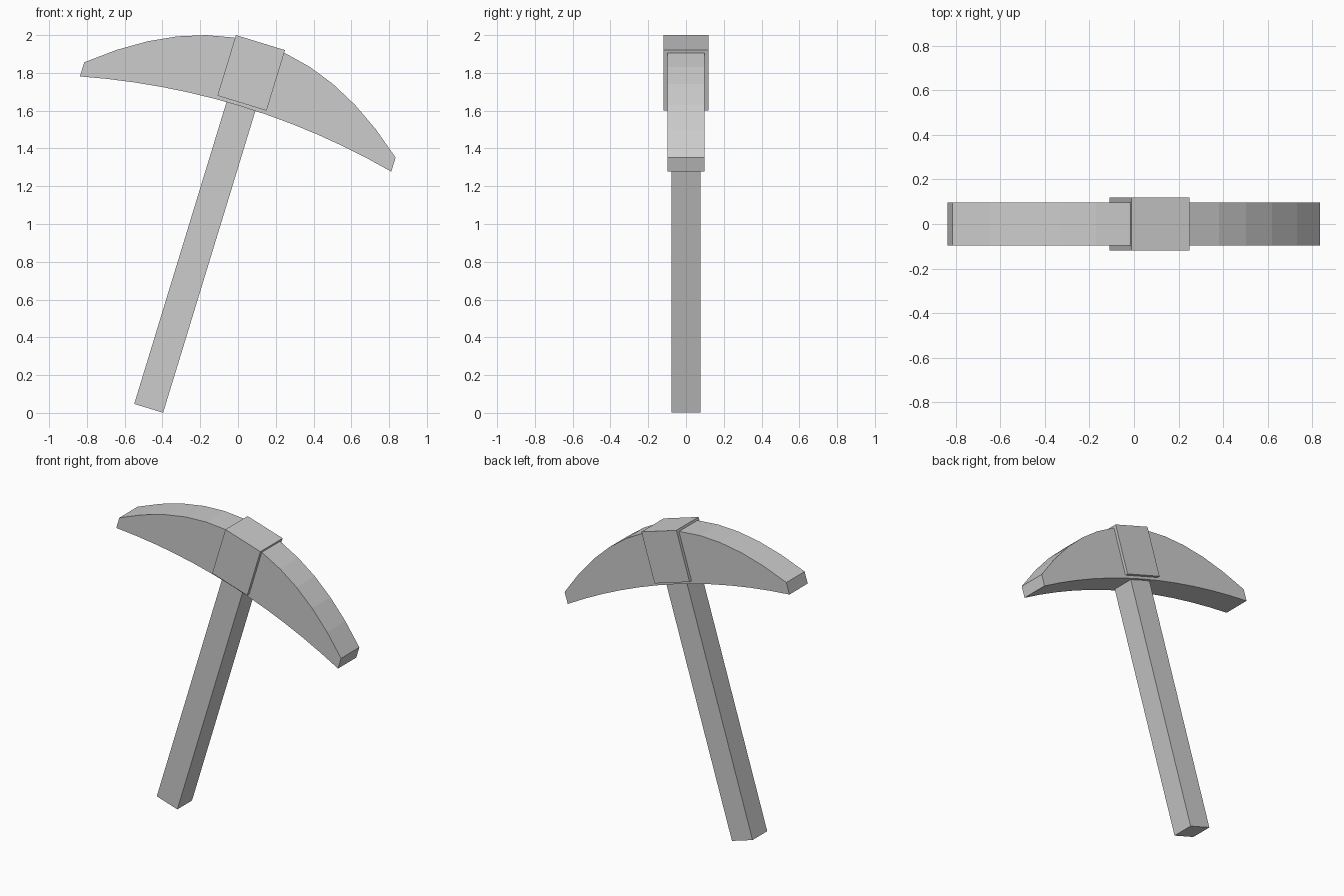
import bpy, bmesh, math
from mathutils import Matrix

if "Cube" in bpy.data.objects:
    bpy.data.objects.remove(bpy.data.objects["Cube"])

# Whole tool is modelled upright around the collar centre, then leaned sideways
LEAN = Matrix.Translation((0.07, 0, 1.80)) @ Matrix.Rotation(math.radians(17), 4, 'Y')

grey = bpy.data.materials.new("light_grey")
grey.diffuse_color = (0.604, 0.604, 0.604, 1)
grey.use_nodes = True
grey.node_tree.nodes["Principled BSDF"].inputs["Base Color"].default_value = grey.diffuse_color


def slab(name, outline, half_depth):
    """Extrude an x-z outline symmetrically along y."""
    bm = bmesh.new()
    face = bm.faces.new([bm.verts.new((x, -half_depth, z)) for x, z in outline])
    ext = bmesh.ops.extrude_face_region(bm, geom=[face])
    moved = [v for v in ext["geom"] if isinstance(v, bmesh.types.BMVert)]
    bmesh.ops.translate(bm, verts=moved, vec=(0, 2 * half_depth, 0))
    bmesh.ops.recalc_face_normals(bm, faces=bm.faces)
    bm.transform(LEAN)
    mesh = bpy.data.meshes.new(name)
    bm.to_mesh(mesh)
    bm.free()
    mesh.materials.append(grey)
    obj = bpy.data.objects.new(name, mesh)
    bpy.context.collection.objects.link(obj)
    return obj


def box(x, z0, z1):
    return [(-x, z0), (x, z0), (x, z1), (-x, z1)]


# Curved pick head: arched top and shallower arched underside
SEGMENTS, REACH = 12, 0.862
xs = [REACH * (2 * i / SEGMENTS - 1) for i in range(SEGMENTS + 1)]
underside = [(x, -0.185 - 0.132 * x * x) for x in xs]
top = [(x, 0.162 - 0.494 * x * x) for x in reversed(xs)]
slab("pick_head", underside + top, 0.097)

# Collar around the middle of the head
slab("collar", box(0.136, -0.1675, 0.1675), 0.118)

# Square handle
slab("handle", box(0.08, -1.857, 0.0), 0.078)
